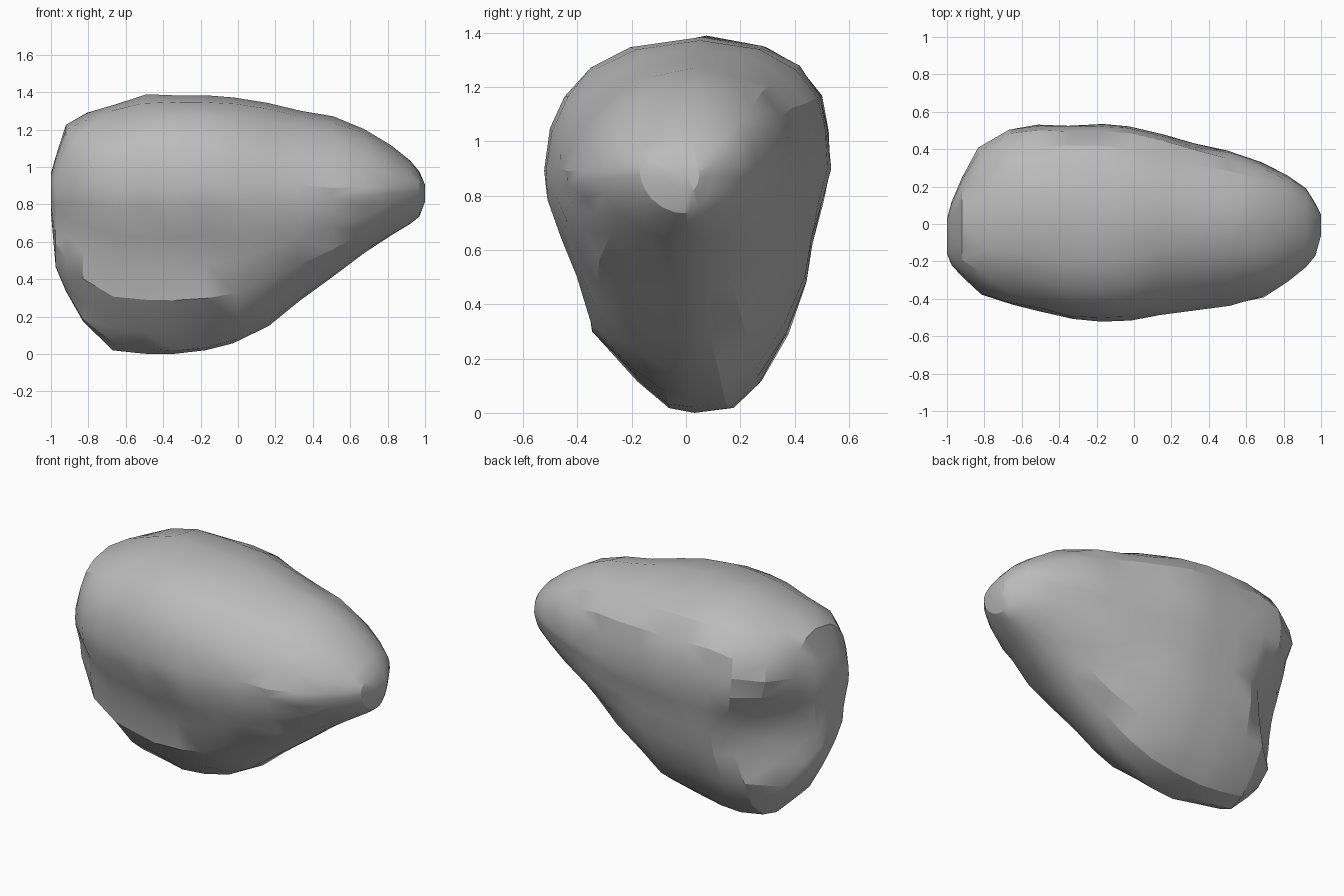
import bpy, bmesh, random
from mathutils import Vector

random.seed(4)
old = bpy.data.objects.get("Cube")
if old:
    bpy.data.objects.remove(old)

# Cross-sections along the boulder: x, bottom z, top z, front y, back y
SECTIONS = [
    (-1.0, .76, .97, -.16, .03), (-.975, .47, 1.06, -.22, .12),
    (-.92, .34, 1.23, -.28, .25), (-.82, .18, 1.29, -.38, .41),
    (-.66, .03, 1.345, -.43, .51), (-.5, .01, 1.39, -.47, .53),
    (-.34, 0, 1.39, -.51, .53), (-.18, .02, 1.39, -.52, .53),
    (-.02, .06, 1.38, -.52, .52), (.15, .16, 1.35, -.49, .48),
    (.33, .28, 1.31, -.46, .43), (.51, .42, 1.27, -.44, .39),
    (.68, .55, 1.21, -.39, .33), (.82, .64, 1.12, -.31, .26),
    (.92, .7, 1.04, -.23, .19), (.97, .74, .98, -.17, .11),
    (1.0, .82, .91, -.06, .05),
]
# Outline from the widest level: share of height, share of width at the body and at the tip
FRONT_UPPER = [(.3, .97, .91), (.55, .87, .75), (.77, .69, .52), (.92, .42, .27)]
FRONT_LOWER = [(.13, .97, .99), (.3, .84, .95), (.47, .73, .87),
               (.68, .67, .72), (.87, .38, .47), (.98, .17, .2)]
BACK_UPPER = [(.3, .99, .97), (.55, .93, .9), (.77, .77, .73), (.92, .5, .45)]
BACK_LOWER = [(.13, .95, .96), (.3, .87, .89), (.47, .83, .82),
              (.68, .68, .67), (.87, .48, .45), (.98, .25, .2)]


def clamp(value, low, high):
    return min(max(value, low), high)


def ring(x, bottom, top, front, back):
    """One closed cross-section, running from the base up the front and down the back."""
    height = top - bottom
    tip = clamp((x + .2) / .55, 0, 1)
    mid = clamp(.9, bottom + .33 * height, top - .33 * height)
    centre = (front + back) / 2 + .02

    def side(edge, lower, upper):
        def point(h, body_w, tip_w, reach):
            w = body_w + (tip_w - body_w) * tip
            return (centre + (edge - centre) * w, mid + reach * h)

        pts = [point(*row, bottom - mid) for row in reversed(lower)]
        return pts + [(edge, mid)] + [point(*row, top - mid) for row in upper]

    points = [(centre, bottom)] + side(front, FRONT_LOWER, FRONT_UPPER)
    points += [(centre + .03, top)] + side(back, BACK_LOWER, BACK_UPPER)[::-1]
    return [Vector((x, y, z)) for y, z in points]


# Boulder skin: bridge the sections and close both ends
bm = bmesh.new()
rings = [[bm.verts.new(p) for p in ring(*s)] for s in SECTIONS]
count = len(rings[0])
for a, b in zip(rings, rings[1:]):
    for i in range(count):
        j = (i + 1) % count
        bm.faces.new((a[i], a[j], b[j], b[i]))
bm.faces.new(rings[0])
bm.faces.new(rings[-1][::-1])

# Slightly uneven, chipped surface along the body
for r in rings[3:-4]:
    for v in r:
        v.co += Vector((random.uniform(-.015, .015), random.uniform(-.006, .006),
                        random.uniform(-.006, .006)))

# Hollow worn into the back corner at the broad end
hollow = Vector((-.8, .34, .6))
for v in bm.verts:
    fall = max(0, 1 - ((v.co - hollow).length / .42) ** 2) ** 2
    v.co += Vector((.11, -.09, 0)) * fall
bmesh.ops.triangulate(bm, faces=bm.faces[:])
bmesh.ops.recalc_face_normals(bm, faces=bm.faces[:])

# Seat the boulder on the ground
lowest = min(v.co.z for v in bm.verts)
for v in bm.verts:
    v.co.z -= lowest

mesh = bpy.data.meshes.new("boulder")
bm.to_mesh(mesh)
bm.free()
boulder = bpy.data.objects.new("boulder", mesh)
bpy.context.collection.objects.link(boulder)

# Plain grey stone
stone = bpy.data.materials.new("grey stone")
stone.use_nodes = True
colour = (.5, .5, .5, 1)
stone.diffuse_color = colour
stone.node_tree.nodes["Principled BSDF"].inputs["Base Color"].default_value = colour
mesh.materials.append(stone)

bpy.ops.object.select_all(action='DESELECT')
boulder.select_set(True)
bpy.context.view_layer.objects.active = boulder
bpy.ops.object.shade_smooth_by_angle(angle=.42)
